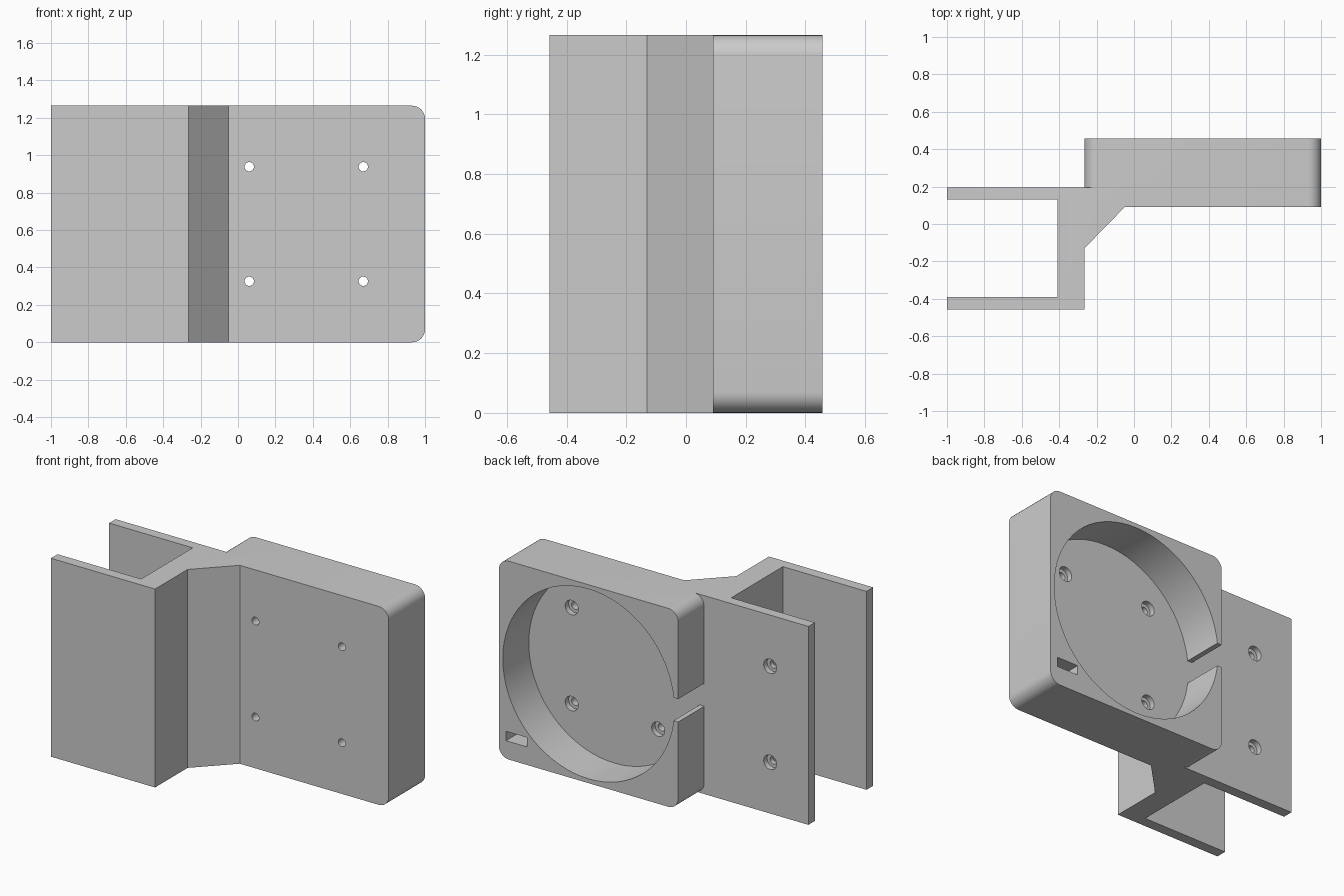
import bpy, bmesh, math
from mathutils import Matrix, Vector

if "Cube" in bpy.data.objects:
    bpy.data.objects.remove(bpy.data.objects["Cube"])

HEIGHT = 1.265
FLOOR_Y = 0.195            # recess floor, flush with the rear arm
FRONT_Y, BACK_Y = 0.09, 0.457
LEFT_X, RIGHT_X = -0.265, 1.0
MID_X, MID_Z = (LEFT_X + RIGHT_X) / 2, HEIGHT / 2

grey = bpy.data.materials.new("light_grey")
grey.use_nodes = True
colour = (0.6, 0.6, 0.6, 1)
grey.diffuse_color = colour
grey.node_tree.nodes["Principled BSDF"].inputs["Base Color"].default_value = colour


def prism(name, points, offset):
    """Extrude a closed outline of 3D points along an offset."""
    bm = bmesh.new()
    face = bm.faces.new([bm.verts.new(p) for p in points])
    extruded = bmesh.ops.extrude_face_region(bm, geom=[face])["geom"]
    moved = [v for v in extruded if isinstance(v, bmesh.types.BMVert)]
    bmesh.ops.translate(bm, verts=moved, vec=Vector(offset))
    bmesh.ops.recalc_face_normals(bm, faces=bm.faces)
    mesh = bpy.data.meshes.new(name)
    bm.to_mesh(mesh)
    bm.free()
    mesh.materials.append(grey)
    obj = bpy.data.objects.new(name, mesh)
    bpy.context.collection.objects.link(obj)
    return obj


def block(name, x0, x1, y0, y1, z0, z1):
    outline = [(x0, y0, z0), (x1, y0, z0), (x1, y0, z1), (x0, y0, z1)]
    return prism(name, outline, (0, y1 - y0, 0))


def cylinder(name, x, z, radius, y0, y1, sides):
    turns = [math.tau * i / sides for i in range(sides)]
    outline = [(x + radius * math.cos(a), y0, z + radius * math.sin(a)) for a in turns]
    return prism(name, outline, (0, y1 - y0, 0))


def combine(target, other, operation):
    """Apply a boolean and remove the helper."""
    other.hide_render = True
    mod = target.modifiers.new(operation.lower(), 'BOOLEAN')
    mod.operation, mod.object, mod.solver = operation, other, 'EXACT'
    bpy.context.view_layer.objects.active = target
    bpy.ops.object.modifier_apply(modifier=mod.name)
    bpy.data.objects.remove(other)


# Housing: square block with four rounded corners
radius, steps = 0.07, 8
outline = []
for quarter, (sx, sz) in enumerate([(1, 1), (-1, 1), (-1, -1), (1, -1)]):
    cx = MID_X + sx * ((RIGHT_X - LEFT_X) / 2 - radius)
    cz = MID_Z + sz * (HEIGHT / 2 - radius)
    for i in range(steps + 1):
        a = math.pi / 2 * (quarter + i / steps)
        outline.append((cx + radius * math.cos(a), FRONT_Y, cz + radius * math.sin(a)))
body = prism("mounting_bracket", outline, (0, BACK_Y - FRONT_Y, 0))

# Clamp: two arms, a web and a diagonal brace as one upright profile
profile = [(-1, FLOOR_Y), (-1, 0.13), (-0.41, 0.13), (-0.41, -0.39), (-1, -0.39),
           (-1, -BACK_Y), (LEFT_X, -BACK_Y), (LEFT_X, -0.13), (-0.05, FRONT_Y),
           (-0.05, FLOOR_Y)]
clamp = prism("clamp", [(x, y, 0) for x, y in profile], (0, 0, HEIGHT))
combine(body, clamp, 'UNION')

# Round recess, side slot and small rectangular pocket
combine(body, cylinder("recess", MID_X, MID_Z, 0.605, FLOOR_Y, 0.6, 72), 'DIFFERENCE')
combine(body, block("slot", -0.4, 0.0, FLOOR_Y, 0.6, MID_Z - 0.073, MID_Z + 0.073), 'DIFFERENCE')
combine(body, block("pocket", 0.8, 0.95, FLOOR_Y, 0.6, 0.115, 0.175), 'DIFFERENCE')

# Counterbored screw holes
for x in (-0.73, 0.06, 0.67):
    for z in (MID_Z - 0.306, MID_Z + 0.306):
        combine(body, cylinder("counterbore", x, z, 0.046, FLOOR_Y - 0.035, 0.25, 24), 'DIFFERENCE')
        combine(body, cylinder("hole", x, z, 0.025, 0.05, 0.25, 24), 'DIFFERENCE')

# Smooth the curved walls, keep the edges crisp
bpy.ops.object.select_all(action='DESELECT')
body.select_set(True)
bpy.context.view_layer.objects.active = body
bpy.ops.object.shade_smooth_by_angle(angle=math.radians(30))
